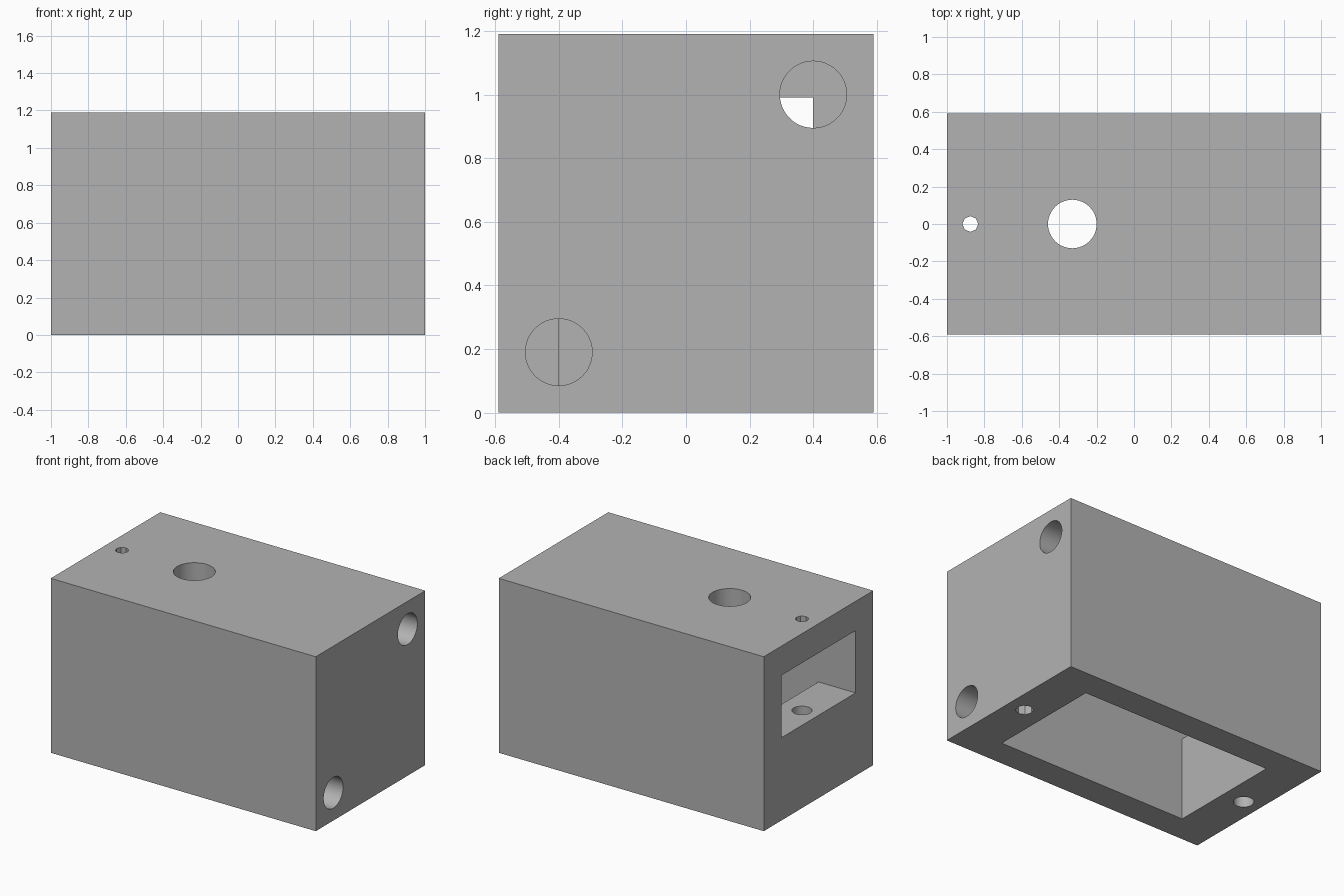
import bpy
import bmesh
from math import radians
from mathutils import Matrix, Vector

if "Cube" in bpy.data.objects:
    bpy.data.objects.remove(bpy.data.objects["Cube"], do_unlink=True)

HEIGHT, HALF_DEPTH = 1.19, 0.59
CAVITY_X, CAVITY_Y = 0.72, 0.4
SHELF_Z, CEILING_Z = 0.565, 0.99
SCREW_X = 0.875

grey = bpy.data.materials.new("plain grey")
grey.use_nodes = True
grey.diffuse_color = (0.45, 0.45, 0.45, 1)
grey.node_tree.nodes["Principled BSDF"].inputs["Base Color"].default_value = grey.diffuse_color


def make_object(name, bm):
    bmesh.ops.recalc_face_normals(bm, faces=bm.faces)
    mesh = bpy.data.meshes.new(name)
    bm.to_mesh(mesh)
    bm.free()
    mesh.materials.append(grey)
    obj = bpy.data.objects.new(name, mesh)
    bpy.context.collection.objects.link(obj)
    return obj


def extruded_profile(name, points, half_depth):
    """Extrude an x-z outline along y, centred on y = 0."""
    bm = bmesh.new()
    face = bm.faces.new([bm.verts.new((x, -half_depth, z)) for x, z in points])
    moved = bmesh.ops.extrude_face_region(bm, geom=[face])["geom"]
    verts = [v for v in moved if isinstance(v, bmesh.types.BMVert)]
    bmesh.ops.translate(bm, verts=verts, vec=(0, 2 * half_depth, 0))
    return make_object(name, bm)


def drill(name, start, end, radius, sides):
    """Cylinder cutter running from start to end."""
    start, end = Vector(start), Vector(end)
    axis = end - start
    bm = bmesh.new()
    turn = axis.to_track_quat('Z', 'Y').to_matrix().to_4x4()
    bmesh.ops.create_cone(bm, cap_ends=True, segments=sides, radius1=radius,
                          radius2=radius, depth=axis.length,
                          matrix=Matrix.Translation((start + end) / 2) @ turn)
    return make_object(name, bm)


# Solid block
box = extruded_profile("enclosure_block",
                       [(-1, 0), (1, 0), (1, HEIGHT), (-1, HEIGHT)], HALF_DEPTH)

# Cavity open at the bottom, with a window above a shelf at the right end
cutters = [extruded_profile("cavity_cutter", [
    (-CAVITY_X, -0.1), (CAVITY_X, -0.1), (CAVITY_X, CEILING_Z),
    (-1.1, CEILING_Z), (-1.1, SHELF_Z), (-CAVITY_X, SHELF_Z)], CAVITY_Y)]

# Cable holes in the left end, on opposite corners of the cavity
for y, z in ((CAVITY_Y, 1.0), (-CAVITY_Y, 0.19)):
    cutters.append(drill("cable_hole_cutter", (1.1, y, z), (CAVITY_X - 0.004, y, z), 0.105, 48))

# Holes in the roof
cutters.append(drill("roof_hole_cutter", (-0.33, 0, 0.9), (-0.33, 0, 1.3), 0.13, 48))
cutters.append(drill("roof_screw_cutter", (-SCREW_X, 0, 0.9), (-SCREW_X, 0, 1.3), 0.042, 8))

# Holes in the underside: one through the shelf, one blind
cutters.append(drill("shelf_hole_cutter", (-SCREW_X, 0, -0.1), (-SCREW_X, 0, 0.7), 0.063, 32))
cutters.append(drill("blind_screw_cutter", (SCREW_X, 0, -0.1), (SCREW_X, 0, SHELF_Z), 0.056, 8))

# Cut everything out of the block
bpy.context.view_layer.objects.active = box
for cutter in cutters:
    cutter.hide_render = True
    cut = box.modifiers.new(cutter.name, 'BOOLEAN')
    cut.operation = 'DIFFERENCE'
    cut.solver = 'EXACT'
    cut.object = cutter
    bpy.ops.object.modifier_apply(modifier=cut.name)
    bpy.data.objects.remove(cutter, do_unlink=True)

# Smooth the round bores, keep the box edges and octagons sharp
bpy.ops.object.select_all(action='DESELECT')
box.select_set(True)
bpy.ops.object.shade_smooth_by_angle(angle=radians(30))
